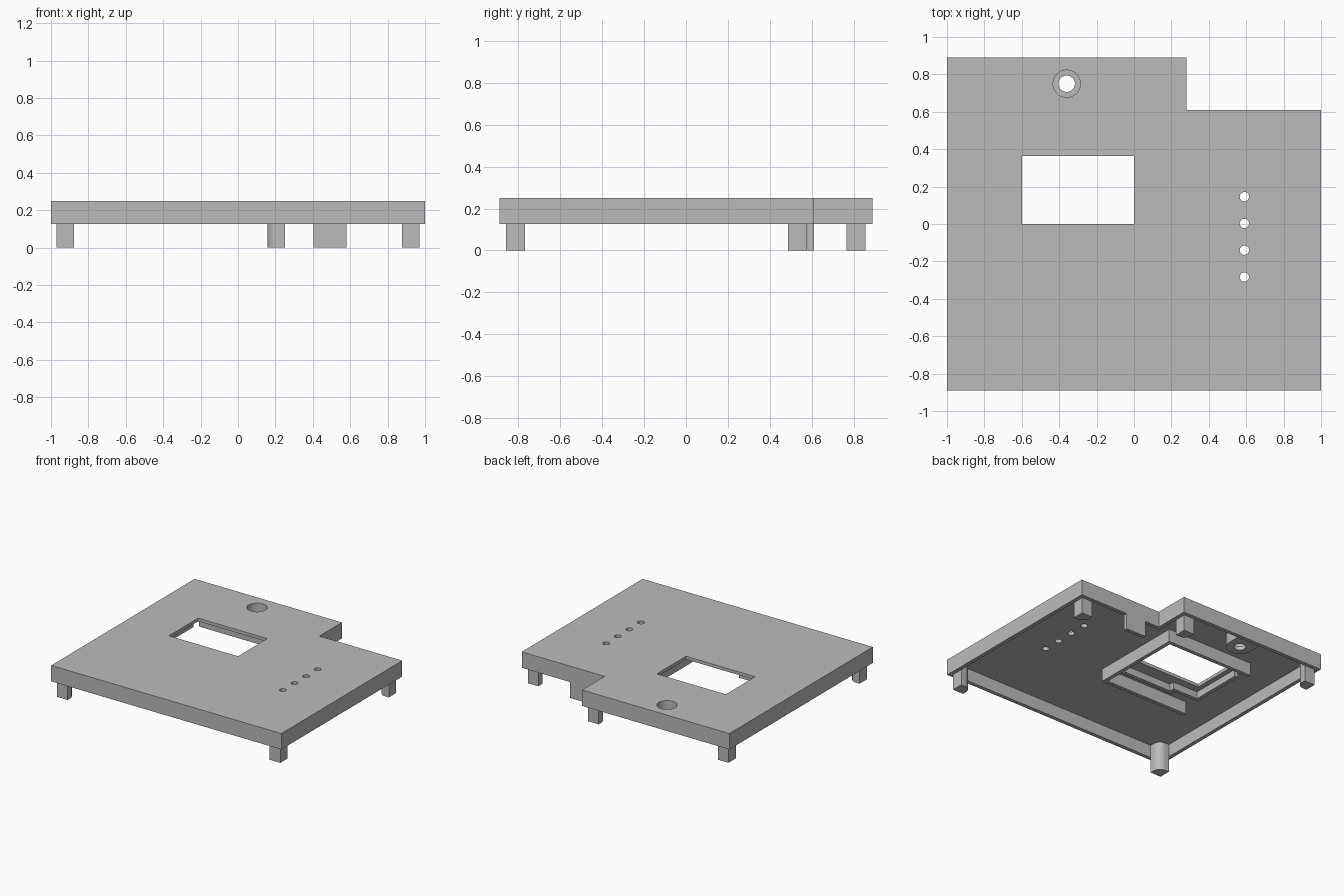
import bpy, bmesh, math

cube = bpy.data.objects.get("Cube")
if cube:
    bpy.data.objects.remove(cube, do_unlink=True)

grey = bpy.data.materials.new("plain grey")
grey.use_nodes = True
COLOUR = (0.5, 0.5, 0.5, 1)
grey.diffuse_color = COLOUR
grey.node_tree.nodes["Principled BSDF"].inputs["Base Color"].default_value = COLOUR

BASE, RIM, TOP, WALL = 0.225, 0.125, 0.25, 0.03


def prism(name, outline, z0, z1):
    """Extrude a plan outline between two heights."""
    bm = bmesh.new()
    face = bm.faces.new([bm.verts.new((x, y, z0)) for x, y in outline])
    ext = bmesh.ops.extrude_face_region(bm, geom=[face])
    for v in ext["geom"]:
        if isinstance(v, bmesh.types.BMVert):
            v.co.z = z1
    bmesh.ops.recalc_face_normals(bm, faces=bm.faces)
    mesh = bpy.data.meshes.new(name)
    bm.to_mesh(mesh)
    bm.free()
    mesh.materials.append(grey)
    obj = bpy.data.objects.new(name, mesh)
    bpy.context.collection.objects.link(obj)
    return obj


def rect(x0, x1, y0, y1):
    return [(x0, y0), (x1, y0), (x1, y1), (x0, y1)]


def arc(cx, cy, r, a0, a1, n):
    angles = [math.radians(a0 + (a1 - a0) * i / n) for i in range(n + 1)]
    return [(cx + r * math.cos(a), cy + r * math.sin(a)) for a in angles]


def circle(cx, cy, r, n=32):
    return arc(cx, cy, r, 0, 360, n)[:-1]


def cut(obj, outline, z0, z1):
    """Subtract a prism and bake the result."""
    cutter = prism("cutter", outline, z0, z1)
    cutter.hide_render = True
    mod = obj.modifiers.new("cut", "BOOLEAN")
    mod.operation, mod.solver, mod.object = "DIFFERENCE", "EXACT", cutter
    bpy.context.view_layer.update()
    graph = bpy.context.evaluated_depsgraph_get()
    mesh = bpy.data.meshes.new_from_object(obj.evaluated_get(graph))
    obj.modifiers.clear()
    obj.data = mesh
    bpy.data.objects.remove(cutter, do_unlink=True)


def smooth(obj):
    bpy.ops.object.select_all(action="DESELECT")
    obj.select_set(True)
    bpy.context.view_layer.objects.active = obj
    bpy.ops.object.shade_smooth_by_angle(angle=math.radians(30))


def notched(inset):
    """Rectangle with one corner stepped in, shrunk by the inset."""
    i = inset
    return [(-1 + i, -0.89 + i), (1 - i, -0.89 + i), (1 - i, 0.61 - i),
            (0.28 - i, 0.61 - i), (0.28 - i, 0.89 - i), (-1 + i, 0.89 - i)]


# Hollow cover with window, screw recess and four small holes
HOLE = (-0.36, 0.75)
cover = prism("cover", notched(0), RIM, TOP)
cut(cover, notched(WALL), 0, BASE)
cut(cover, rect(-0.6, 0, 0, 0.363), 0, 1)
cut(cover, circle(*HOLE, 0.073), 0.2, 1)
for i in range(4):
    cut(cover, circle(0.59, 0.146 - 0.143 * i, 0.025, 20), 0, 1)
smooth(cover)

# Screw boss joined to the back wall, with a stepped hole
BOSS_R = 0.1
boss = prism("screw_boss", arc(*HOLE, BOSS_R, 180, 360, 20)
             + [(HOLE[0] + BOSS_R, 0.86), (HOLE[0] - BOSS_R, 0.86)], 0.135, BASE)
cut(boss, circle(*HOLE, 0.073), 0.165, 1)
cut(boss, circle(*HOLE, 0.044), 0, 1)
smooth(boss)

# Corner legs: square outside, rounded on the inward corner
LEG, FILLET = 0.092, 0.06
legs = {"front_right_leg": (-0.97, -0.86, 1, 1), "front_left_leg": (0.97, -0.86, -1, 1),
        "back_left_leg": (0.97, 0.578, -1, -1), "notch_leg": (0.25, 0.858, -1, -1),
        "back_right_leg": (-0.97, 0.858, 1, -1)}
for name, (x, y, sx, sy) in legs.items():
    k = LEG - FILLET
    plan = [(0, 0), (LEG, 0)] + arc(k, k, FILLET, 0, 90, 10) + [(0, LEG)]
    smooth(prism(name, [(x + sx * u, y + sy * v) for u, v in plan], 0, BASE))

# Tab hanging from the notch wall
prism("notch_tab", rect(0.405, 0.58, 0.58, 0.61), 0, BASE)

# Holding frame under the window
for name, plan in {"frame_left_bar": rect(0.06, 0.09, -0.25, 0.5),
                   "frame_back_bar": rect(-0.67, 0.06, 0.47, 0.5),
                   "frame_front_bar": rect(-0.67, 0.06, -0.25, -0.22)}.items():
    prism(name, plan, RIM, BASE)

# Low stepped ridge along the window's front and right sides
ridge = [(0, -0.1), (-0.42, -0.1), (-0.42, -0.06), (-0.64, -0.06), (-0.64, 0.36),
         (-0.67, 0.36), (-0.67, -0.09), (-0.45, -0.09), (-0.45, -0.13), (0, -0.13)]
prism("window_ridge", ridge, 0.17, BASE)
